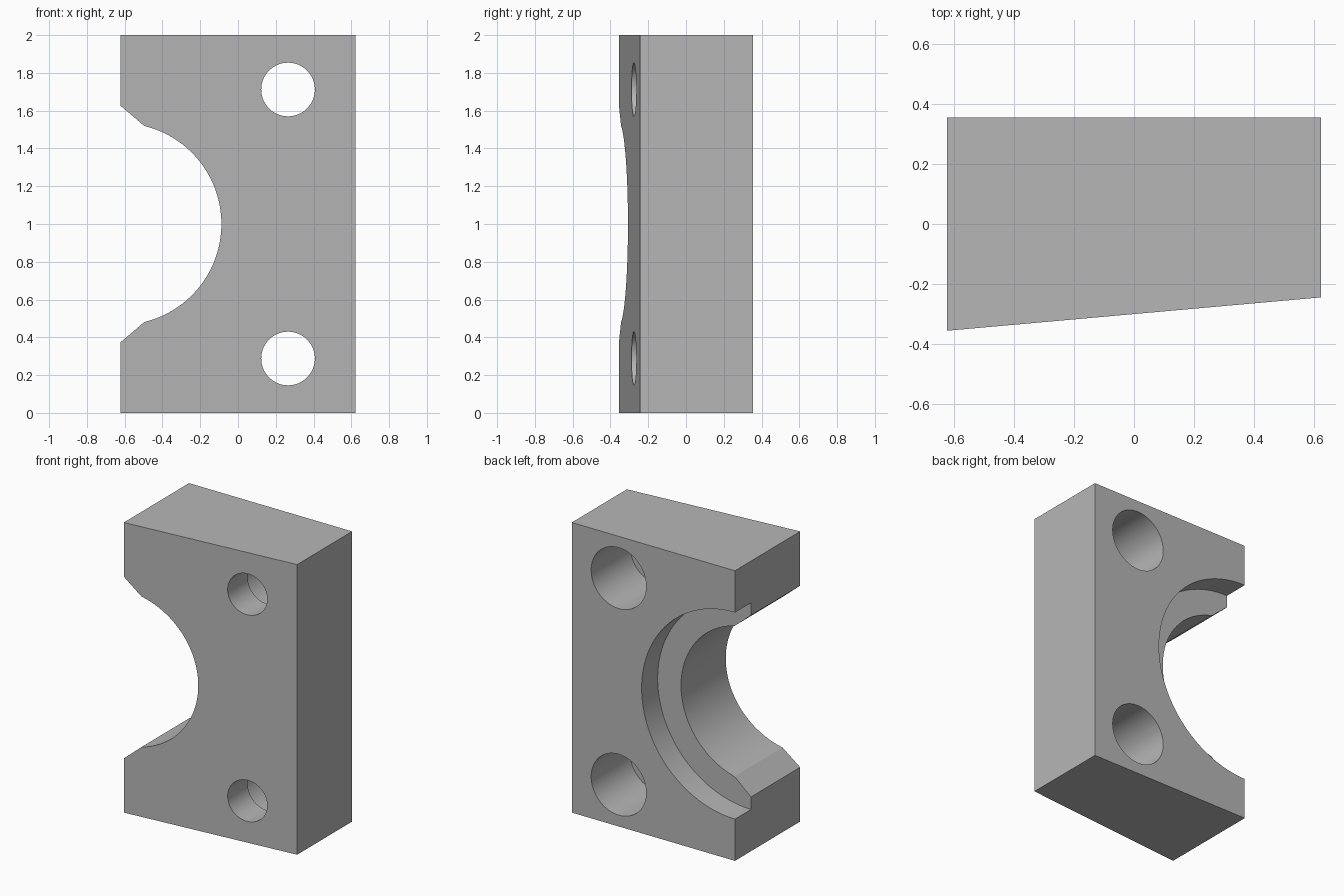
import bpy
import bmesh
from math import sin, cos, radians

cube = bpy.data.objects.get("Cube")
if cube:
    bpy.data.objects.remove(cube, do_unlink=True)

grey = bpy.data.materials.new("plain grey")
grey.use_nodes = True
colour = (0.47, 0.47, 0.47, 1)
grey.diffuse_color = colour
grey.node_tree.nodes["Principled BSDF"].inputs["Base Color"].default_value = colour

HALF_W, HALF_D, HEIGHT = 0.622, 0.355, 2.0
MID = HEIGHT / 2


def arc(cx, cz, radius, start, end, steps):
    """Points (x, z) along a circular arc."""
    angles = [radians(start + (end - start) * i / steps) for i in range(steps + 1)]
    return [(cx + radius * cos(a), cz + radius * sin(a)) for a in angles]


def prism(name, outline, place, vector):
    """Extrude a closed outline, placed in space by a function, along a vector."""
    bm = bmesh.new()
    face = bm.faces.new([bm.verts.new(place(*p)) for p in outline])
    top = bmesh.ops.extrude_face_region(bm, geom=[face])["geom"]
    bmesh.ops.translate(bm, vec=vector,
                        verts=[v for v in top if isinstance(v, bmesh.types.BMVert)])
    bmesh.ops.recalc_face_normals(bm, faces=bm.faces)
    mesh = bpy.data.meshes.new(name)
    bm.to_mesh(mesh)
    bm.free()
    mesh.materials.append(grey)
    obj = bpy.data.objects.new(name, mesh)
    bpy.context.collection.objects.link(obj)
    return obj


def cutter(name, outline, y0, y1):
    obj = prism(name, outline, lambda x, z: (x, y0, z), (0, y1 - y0, 0))
    obj.hide_render = True
    return obj


# Block with a slanted front face
block = prism("clamp_block",
              [(-HALF_W, -HALF_D), (HALF_W, -0.244), (HALF_W, HALF_D), (-HALF_W, HALF_D)],
              lambda x, y: (x, y, 0), (0, 0, HEIGHT))

# Half-round saddle with chamfered mouth, cut right through
saddle = arc(-HALF_W, MID, 0.534, -76.3, 76.3, 64)
saddle += [(-HALF_W, 1.626), (-0.9, 1.626), (-0.9, 0.374), (-HALF_W, 0.374)]
cutters = [cutter("saddle_cutter", saddle, -1, 1)]

# Wider shallow recess at the back of the saddle
cutters.append(cutter("recess_cutter", arc(-HALF_W, MID, 0.712, 0, 360, 128)[:-1], 0.18, 1))

# Bolt holes, counterbored from the back
for z in (MID - 0.712, MID + 0.712):
    cutters.append(cutter("bolt_hole_cutter", arc(0.265, z, 0.142, 0, 360, 64)[:-1], -1, 1))
    cutters.append(cutter("counterbore_cutter", arc(0.265, z, 0.21, 0, 360, 64)[:-1], -0.07, 1))

bpy.context.view_layer.objects.active = block
block.select_set(True)
for c in cutters:
    mod = block.modifiers.new("cut", 'BOOLEAN')
    mod.operation = 'DIFFERENCE'
    mod.solver = 'EXACT'
    mod.object = c
    bpy.ops.object.modifier_apply(modifier=mod.name)
    bpy.data.objects.remove(c, do_unlink=True)

bpy.ops.object.shade_smooth_by_angle(angle=radians(20))
